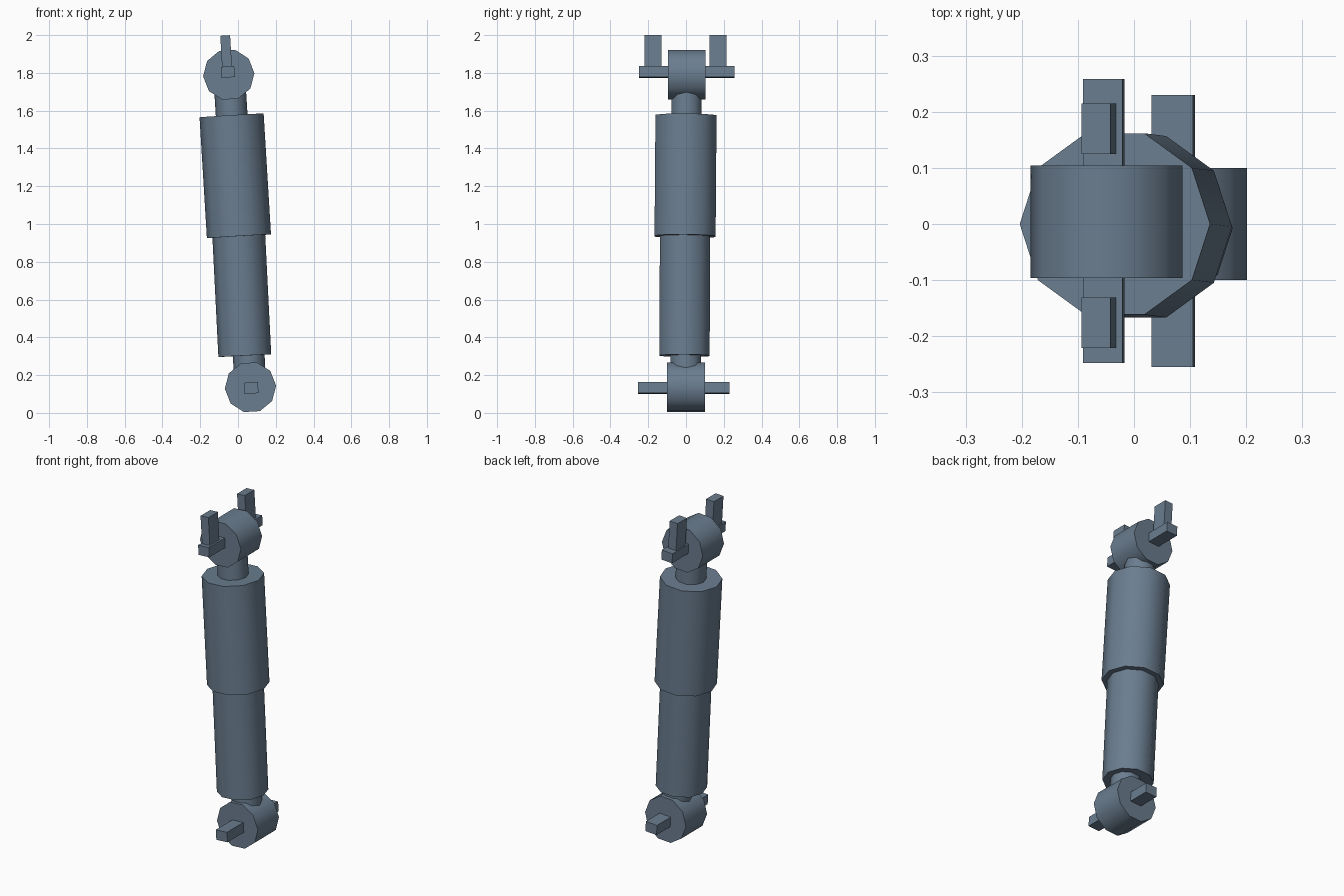
import bpy, math
from mathutils import Vector, Matrix

if "Cube" in bpy.data.objects:
    bpy.data.objects.remove(bpy.data.objects["Cube"])

TILT = math.radians(-3.4)  # lean of the whole strut in the x-z plane

steel = bpy.data.materials.new("slate blue steel")
steel.diffuse_color = (0.145, 0.205, 0.275, 1)
steel.use_nodes = True
steel.node_tree.nodes["Principled BSDF"].inputs["Base Color"].default_value = steel.diffuse_color


def finish(name):
    ob = bpy.context.object
    ob.name = name
    ob.data.materials.append(steel)
    return ob


def tube(name, a, b, r):
    """Ten-sided cylinder between two points."""
    a, b = Vector(a), Vector(b)
    d = b - a
    # primitive vertices start on +y, so turn them to lie on the x axis
    q = Vector((0, 0, 1)).rotation_difference(d)
    bpy.ops.mesh.primitive_cylinder_add(vertices=10, radius=r, depth=d.length)
    ob = finish(name)
    spin = Matrix.Rotation(math.radians(90), 4, 'Z')
    ob.data.transform(Matrix.Translation((a + b) / 2) @ q.to_matrix().to_4x4() @ spin)
    bpy.ops.object.shade_smooth_by_angle(angle=math.radians(40))
    return ob


def eye(name, c, r, w):
    """Ten-sided bushing whose axis runs along y."""
    bpy.ops.mesh.primitive_cylinder_add(vertices=10, radius=r, depth=w)
    ob = finish(name)
    ob.data.transform(Matrix.Translation(c) @ Matrix.Rotation(TILT, 4, 'Y')
                      @ Matrix.Rotation(math.radians(90), 4, 'X')
                      @ Matrix.Rotation(math.radians(90), 4, 'Z'))
    bpy.ops.object.shade_smooth_by_angle(angle=math.radians(40))


def box(name, c, size):
    bpy.ops.mesh.primitive_cube_add(size=1)
    ob = finish(name)
    ob.data.transform(Matrix.Translation(c) @ Matrix.Rotation(TILT, 4, 'Y')
                      @ Matrix.Diagonal((*size, 1)))


# Damper bodies
tube("upper_sleeve", (0.005, -0.005, 0.935), (-0.034, 0.0, 1.575), 0.17)
tube("lower_cylinder", (0.036, -0.008, 0.303), (0.003, -0.005, 0.96), 0.14)

# Necks joining the bodies to the eyes
tube("upper_neck", (-0.030, 0.001, 1.52), (-0.045, 0.004, 1.76), 0.084)
tube("lower_neck", (0.064, -0.001, 0.16), (0.054, -0.002, 0.36), 0.084)

# Mounting eyes
eye("upper_eye", (-0.049, 0.004, 1.79), 0.136, 0.201)
eye("lower_eye", (0.066, 0.0, 0.136), 0.136, 0.200)

# Cross pins through the eyes
box("upper_pin", (-0.054, 0.005, 1.805), (0.071, 0.506, 0.058))
box("lower_pin", (0.070, -0.0125, 0.132), (0.074, 0.485, 0.059))

# Upright tabs on the upper pin
for side, y in (("front", -0.176), ("back", 0.170)):
    box(side + "_tab", (-0.062, y, 1.898), (0.052, 0.09, 0.2))
